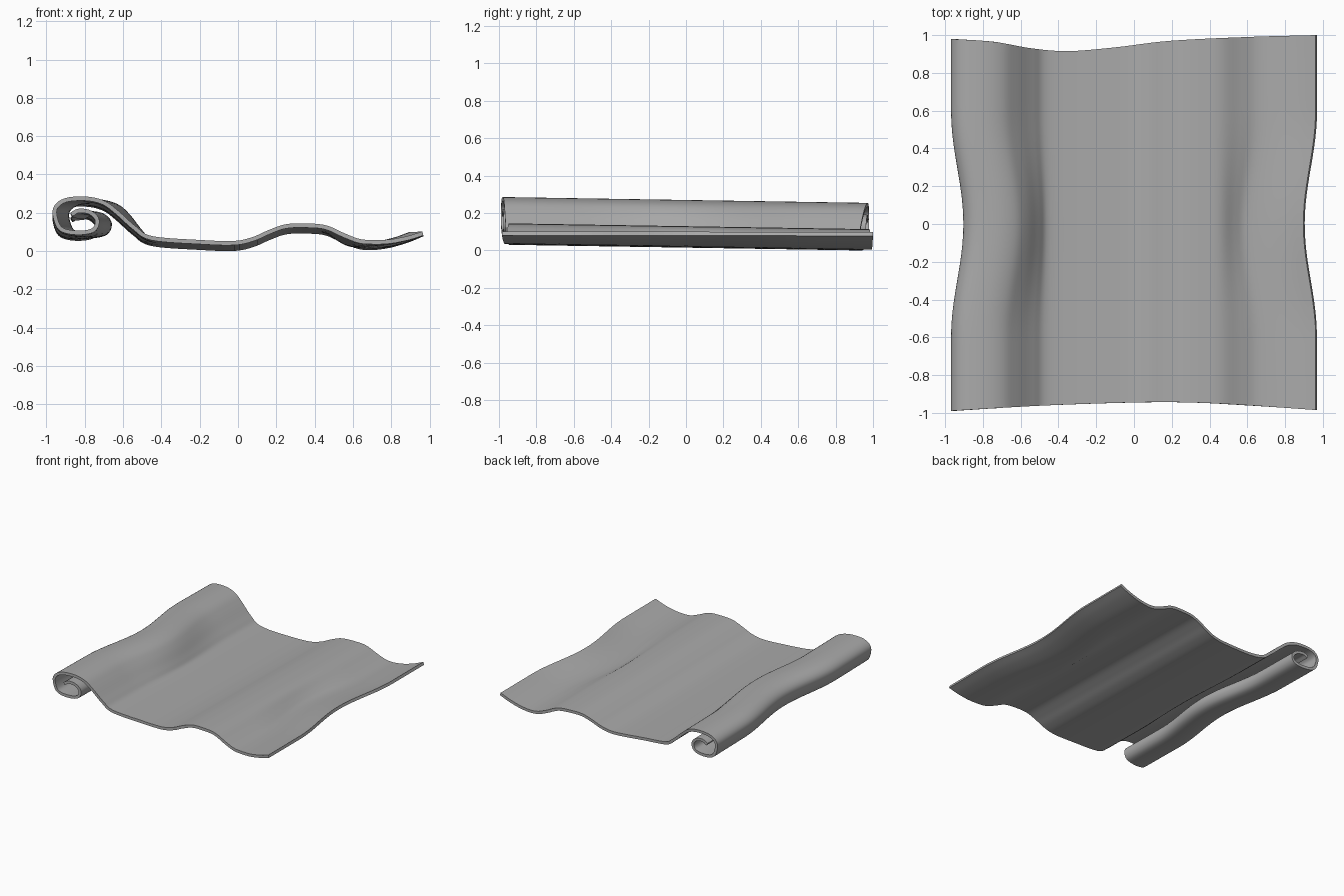
import bpy
import bmesh
import math
from mathutils import Vector

old = bpy.data.objects.get("Cube")
if old:
    bpy.data.objects.remove(old, do_unlink=True)

ROWS = 40
STEPS = 5

# Wavy cross-section (x, z), from the free edge to the inside of the roll
PROFILE = [
    (0.965, 0.09), (0.88, 0.06), (0.77, 0.036), (0.65, 0.034), (0.56, 0.064),
    (0.46, 0.108), (0.36, 0.118), (0.25, 0.114), (0.16, 0.083), (0.08, 0.048),
    (-0.02, 0.027), (-0.2, 0.032), (-0.45, 0.052), (-0.54, 0.105),
    (-0.63, 0.185), (-0.7, 0.236), (-0.79, 0.258), (-0.9, 0.25),
    (-0.955, 0.205), (-0.945, 0.13), (-0.91, 0.092), (-0.83, 0.08),
    (-0.755, 0.095), (-0.735, 0.145), (-0.77, 0.185), (-0.83, 0.195),
    (-0.87, 0.175),
]
# Trim of the two ends (x, y)
BACK = [(-0.97, 0.98), (-0.75, 0.965), (-0.55, 0.93), (-0.35, 0.915),
        (-0.1, 0.935), (0.2, 0.97), (0.6, 0.99), (0.97, 1.0)]
FRONT = [(-0.97, -0.99), (-0.5, -0.962), (0.0, -0.945), (0.3, -0.945),
         (0.6, -0.96), (0.97, -0.985)]


def spline(points, steps):
    """Smooth curve through the points."""
    pts = [Vector(p) for p in points]
    pts = [2 * pts[0] - pts[1]] + pts + [2 * pts[-1] - pts[-2]]
    out = []
    for a, b, c, d in zip(pts, pts[1:], pts[2:], pts[3:]):
        for k in range(steps):
            t = k / steps
            out.append(0.5 * (2 * b + (c - a) * t + (2 * a - 5 * b + 4 * c - d) * t**2
                              + (3 * b - a - 3 * c + d) * t**3))
    return out + [pts[-2]]


def lookup(curve, x):
    """Height of a curve at x, clamped at its ends."""
    if x <= curve[0].x:
        return curve[0].y
    for a, b in zip(curve, curve[1:]):
        if x <= b.x:
            return a.y + (b.y - a.y) * (x - a.x) / (b.x - a.x)
    return curve[-1].y


def smooth(t):
    t = min(1, max(0, t))
    return t * t * (3 - 2 * t)


section = spline(PROFILE, STEPS)
front, back = spline(FRONT, 6), spline(BACK, 6)

# Loft the section from front to back, with a narrow waist and a slight tilt
bm = bmesh.new()
grid = []
for r in range(ROWS + 1):
    row = []
    for p in section:
        y0, y1 = lookup(front, p.x), lookup(back, p.x)
        y = y0 + (y1 - y0) * r / ROWS
        waist = 0.5 * (1 + math.cos(math.pi * min(1, abs(y) / 0.6)))
        pull = smooth((abs(p.x) - 0.4) / 0.3) * 0.065 * waist
        x = p.x - math.copysign(pull, p.x)
        tilt = 0.016 * min(1, max(0, (1 - p.x) / 0.3))
        row.append(bm.verts.new((x, y, p.y - tilt * y)))
    grid.append(row)
for lower, upper in zip(grid, grid[1:]):
    for i in range(len(section) - 1):
        bm.faces.new((lower[i], upper[i], upper[i + 1], lower[i + 1]))
bmesh.ops.recalc_face_normals(bm, faces=bm.faces)

mesh = bpy.data.meshes.new("rolled_sheet")
bm.to_mesh(mesh)
bm.free()
sheet = bpy.data.objects.new("rolled_sheet", mesh)
bpy.context.collection.objects.link(sheet)

# Plain grey sheet
grey = bpy.data.materials.new("plain_grey")
grey.use_nodes = True
color = (0.4, 0.4, 0.4, 1)
grey.diffuse_color = color
grey.node_tree.nodes["Principled BSDF"].inputs["Base Color"].default_value = color
mesh.materials.append(grey)

# Sheet thickness
bpy.context.view_layer.objects.active = sheet
sheet.select_set(True)
solid = sheet.modifiers.new("thickness", "SOLIDIFY")
solid.thickness = 0.022
solid.offset = 0
bpy.ops.object.modifier_apply(modifier=solid.name)
bpy.ops.object.shade_smooth_by_angle(angle=math.radians(40))
